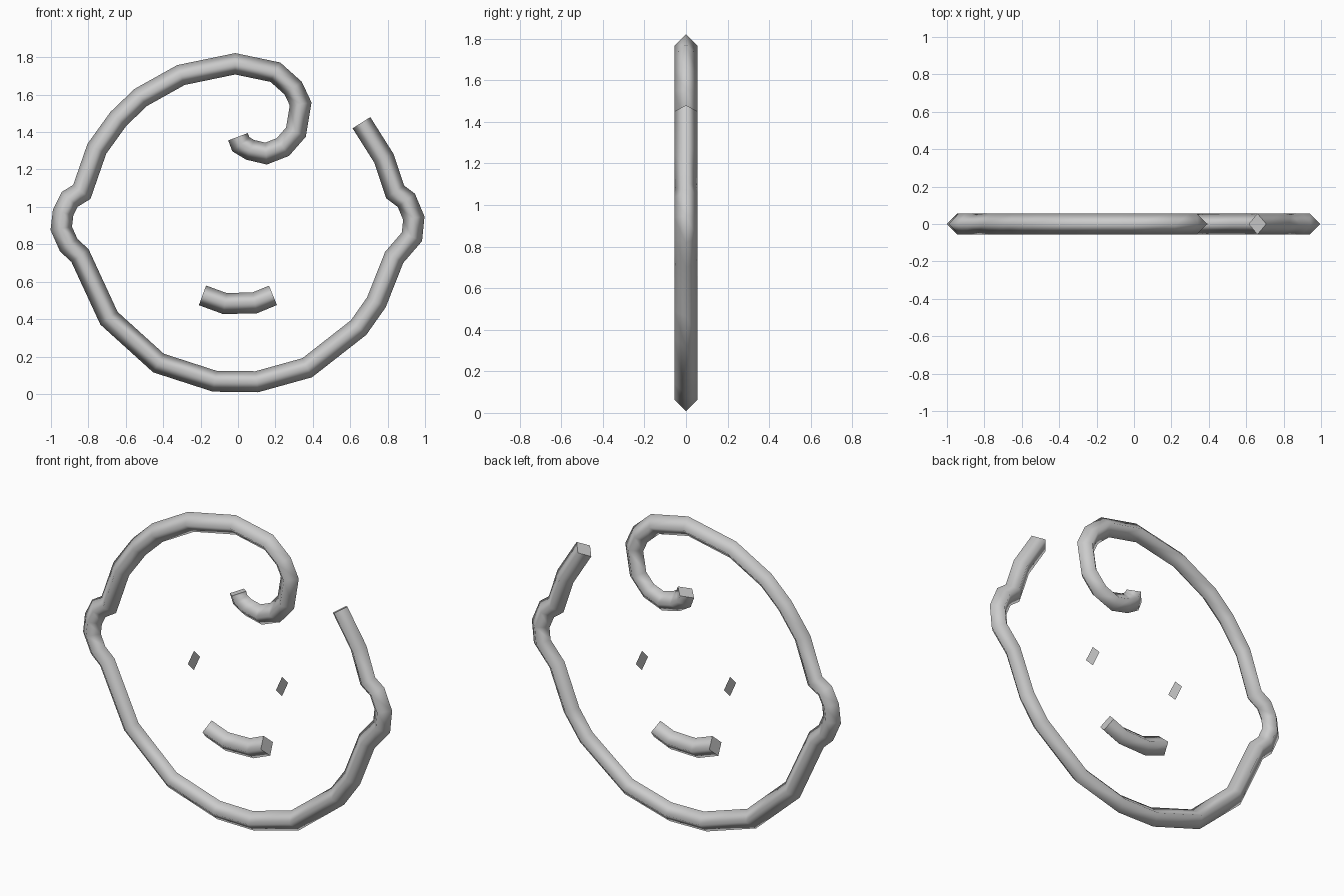
import bpy, bmesh
from mathutils import Vector

if "Cube" in bpy.data.objects:
    bpy.data.objects.remove(bpy.data.objects["Cube"])

R = 0.056  # half width of the four-sided wire

grey = bpy.data.materials.new("light grey")
grey.diffuse_color = (0.6, 0.6, 0.6, 1)
grey.use_nodes = True
grey.node_tree.nodes["Principled BSDF"].inputs["Base Color"].default_value = grey.diffuse_color


def finish(name, bm):
    mesh = bpy.data.meshes.new(name)
    bm.to_mesh(mesh)
    bm.free()
    mesh.materials.append(grey)
    obj = bpy.data.objects.new(name, mesh)
    bpy.context.collection.objects.link(obj)
    return obj


def wire(name, points):
    """Sweep a diamond section along a path in the XZ plane, mitred at bends."""
    pts = [Vector((x, 0, z)) for x, z in points]
    bm = bmesh.new()
    rings = []
    for i, p in enumerate(pts):
        a = (p - pts[i - 1]).normalized() if i else None
        b = (pts[i + 1] - p).normalized() if i < len(pts) - 1 else None
        t = ((a or b) + (b or a)).normalized()
        side = Vector((-t.z, 0, t.x))
        w = R / max(t.dot(a or b), 0.8)
        depth = Vector((0, R, 0))
        rings.append([bm.verts.new(p + o)
                      for o in (side * w, depth, -side * w, -depth)])
    for r, s in zip(rings, rings[1:]):
        for k in range(4):
            n = (k + 1) % 4
            bm.faces.new((r[k], r[n], s[n], s[k])).smooth = True
    # flat end caps
    bm.faces.new(rings[0][::-1])
    bm.faces.new(rings[-1])
    bmesh.ops.recalc_face_normals(bm, faces=bm.faces)
    return finish(name, bm)


# Head outline: right end, ear, chin, other ear, crown and curl
wire("head_outline", [
    (.66, 1.45), (.78, 1.26), (.84, 1.08), (.90, 1.035), (.94, .94),
    (.93, .84), (.835, .73), (.74, .49), (.645, .355), (.37, .14),
    (.10, .065), (-.125, .068), (-.425, .165), (-.69, .405), (-.845, .74),
    (-.905, .795), (-.945, .885), (-.935, .97), (-.90, 1.04), (-.835, 1.08),
    (-.755, 1.31), (-.64, 1.47), (-.52, 1.585), (-.305, 1.705),
    (-.015, 1.765), (.20, 1.72), (.295, 1.635), (.335, 1.55), (.31, 1.40),
    (.24, 1.32), (.15, 1.285), (.065, 1.305), (.015, 1.335), (0, 1.375)])

# Mouth
wire("mouth", [(-.19, .527), (-.07, .483), (.09, .487), (.187, .527)])

# Eyes: thin diamond plates seen edge-on from the front
for name, x in (("left_eye", -.285), ("right_eye", .285)):
    bm = bmesh.new()
    bm.faces.new([bm.verts.new((x, y, .90 + z))
                  for y, z in ((R, 0), (0, R), (-R, 0), (0, -R))])
    finish(name, bm)
